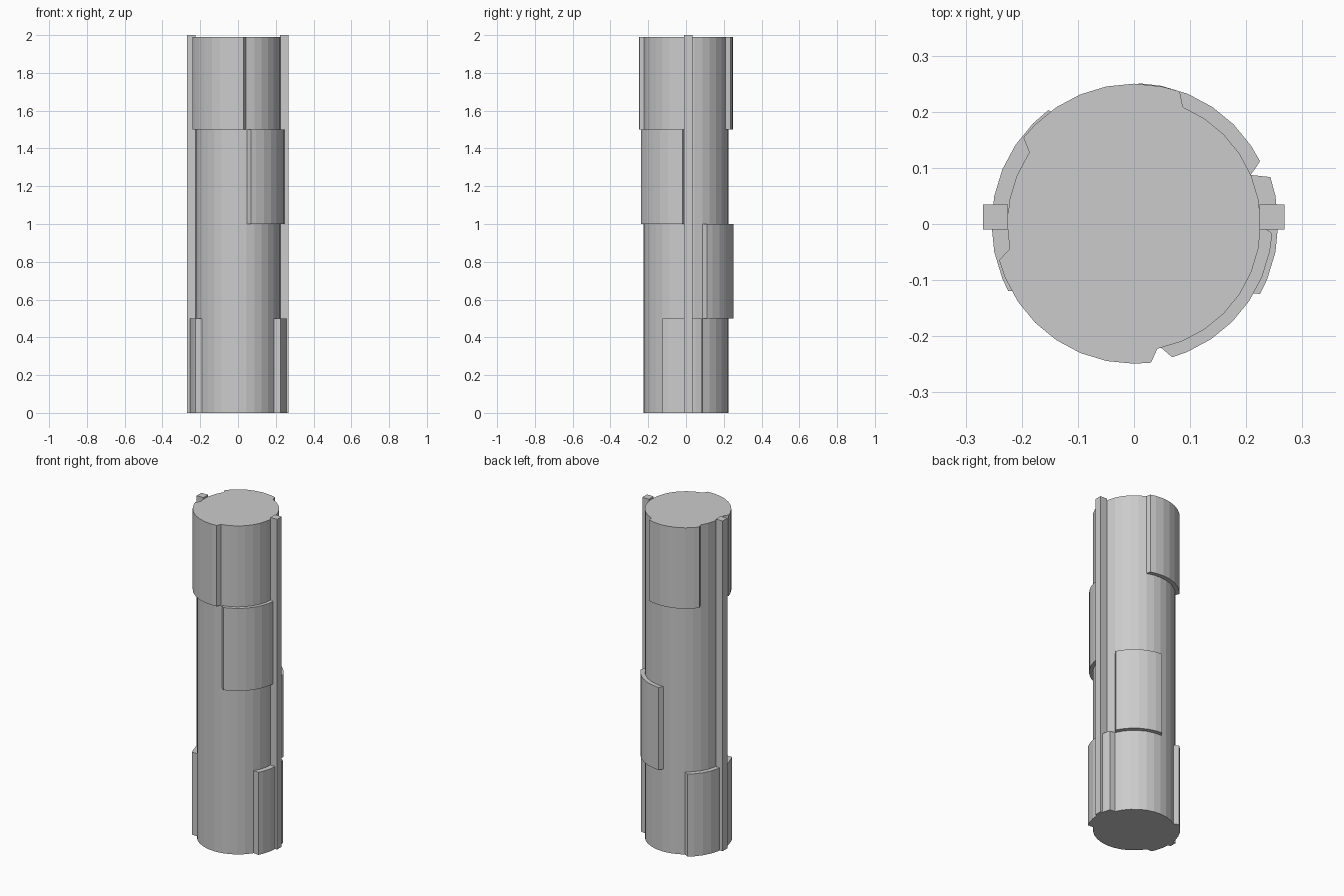
import bpy, bmesh
from math import cos, sin, radians, ceil, floor

if "Cube" in bpy.data.objects:
    bpy.data.objects.remove(bpy.data.objects["Cube"], do_unlink=True)

SIDES = 32
CORE_R = 0.226
TOP = 1.99
STEP = 360 / SIDES

grey = bpy.data.materials.new("plain grey")
grey.use_nodes = True
grey.diffuse_color = (0.6, 0.6, 0.6, 1)
grey.node_tree.nodes["Principled BSDF"].inputs["Base Color"].default_value = grey.diffuse_color


def prism(name, outline, z0, z1):
    """Extrude a counter-clockwise outline from z0 to z1."""
    bm = bmesh.new()
    base = bm.faces.new([bm.verts.new((x, y, z0)) for x, y in outline])
    up = bmesh.ops.extrude_face_region(bm, geom=[base])["geom"]
    for v in up:
        if isinstance(v, bmesh.types.BMVert):
            v.co.z = z1
    bmesh.ops.recalc_face_normals(bm, faces=bm.faces)
    mesh = bpy.data.meshes.new(name)
    bm.to_mesh(mesh)
    bm.free()
    mesh.materials.append(grey)
    obj = bpy.data.objects.new(name, mesh)
    bpy.context.collection.objects.link(obj)


def arc(radius, a0, a1):
    """Faceted arc that keeps the facets of the core between its ends."""
    inside = [i * STEP for i in range(ceil(a0 / STEP), floor(a1 / STEP) + 1)]
    angles = [a0] + [a for a in inside if a0 + 1 < a < a1 - 1] + [a1]
    return [(radius * cos(radians(a)), radius * sin(radians(a))) for a in angles]


def raised_panel(name, radius, a0, a1, z0, z1, flare=4):
    """Curved plate on the core, wider at its root than at its outer face."""
    outer = arc(radius, a0 + flare, a1 - flare)
    inner = arc(CORE_R - 0.002, a0, a1)
    prism(name, outer + inner[::-1], z0, z1)


# Core shaft
prism("core_shaft", arc(CORE_R, 0, 360 - STEP), 0, TOP)

# Raised panels, stepping up the shaft
raised_panel("lower_left_panel", 0.257, -33, 23, 0, 0.5)
raised_panel("lower_right_panel", 0.254, 123, 212, 0, 0.5)
raised_panel("lower_middle_panel", 0.251, 22.5, 92, 0.5, 1.0)
raised_panel("upper_middle_panel", 0.247, -78, 0, 1.0, 1.5)
raised_panel("top_front_panel", 0.249, 191, 281, 1.5, TOP)
raised_panel("top_back_panel", 0.250, 67, 146, 1.5, TOP)

# Square guide rails on both sides
for name, x in (("left_rail", 0.246), ("right_rail", -0.247)):
    h = 0.0225
    prism(name, [(x - h, -0.01), (x + h, -0.01), (x + h, 0.035), (x - h, 0.035)], 0, 2)
